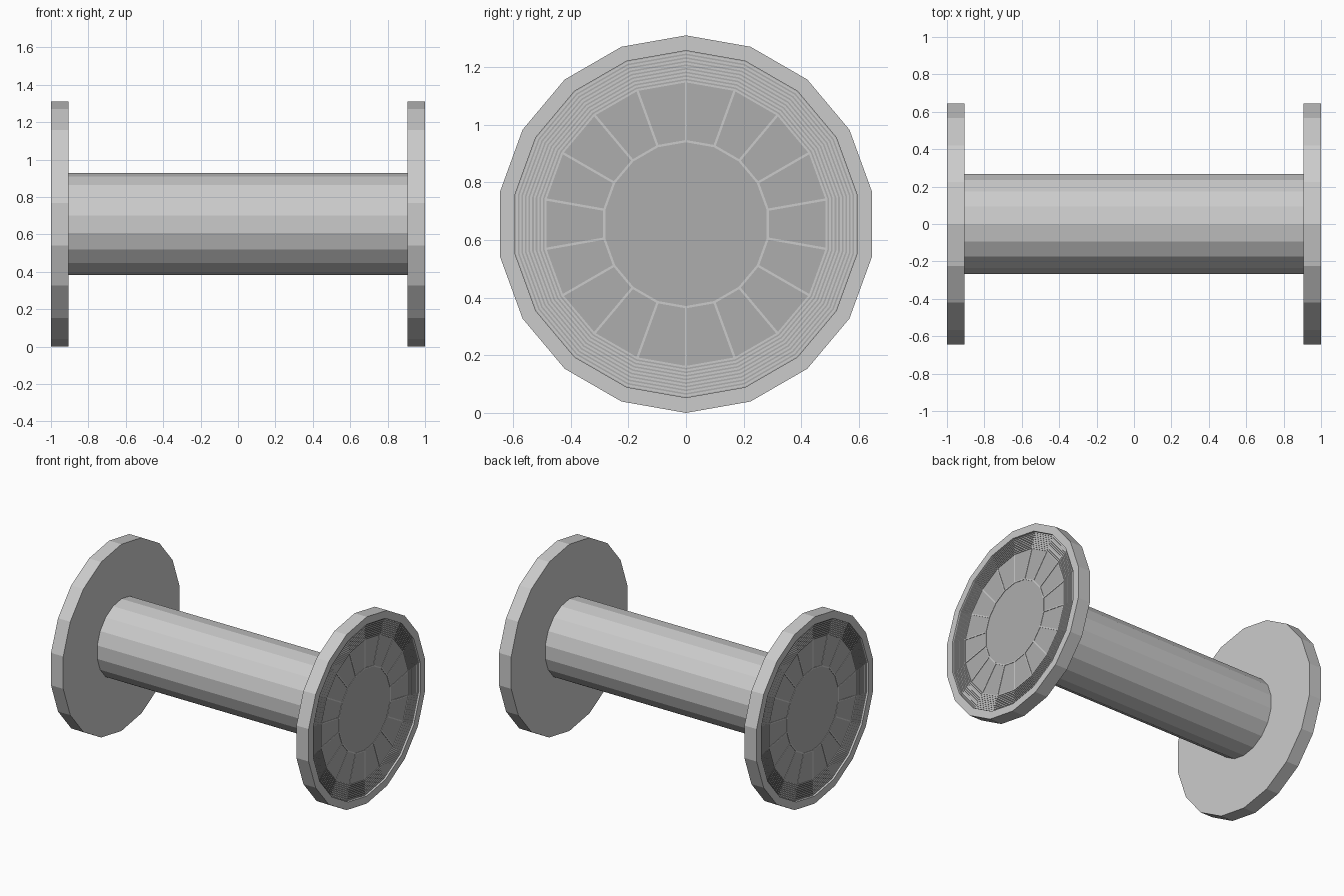
import bpy, bmesh, math

if "Cube" in bpy.data.objects:
    bpy.data.objects.remove(bpy.data.objects["Cube"])

N = 18          # sides of every round part
CZ = 0.655      # height of the axle

dark = bpy.data.materials.new("dark_grey")
dark.diffuse_color = (0.42, 0.42, 0.42, 1)
dark.use_nodes = True
dark.node_tree.nodes["Principled BSDF"].inputs["Base Color"].default_value = dark.diffuse_color


def finish(name, bm, mat=None, mirror=True):
    bmesh.ops.recalc_face_normals(bm, faces=bm.faces)
    me = bpy.data.meshes.new(name)
    bm.to_mesh(me)
    bm.free()
    ob = bpy.data.objects.new(name, me)
    bpy.context.collection.objects.link(ob)
    ob.location.z = CZ
    if mat:
        me.materials.append(mat)
    if mirror:
        m = ob.modifiers.new("mirror", 'MIRROR')
        m.use_clip = False
        m.use_mirror_merge = False
    return ob


def lathe(bm, profile):
    """Revolve a closed (x, radius) profile around the x axle."""
    rings = []
    for i in range(N):
        a = 2 * math.pi * i / N
        rings.append([bm.verts.new((x, r * math.sin(a), r * math.cos(a)))
                      for x, r in profile])
    k = len(profile)
    for i in range(N):
        p, q = rings[i], rings[(i + 1) % N]
        for j in range(k):
            n = (j + 1) % k
            bm.faces.new((p[j], p[n], q[n], q[j]))


def disc(bm, x, r):
    bm.faces.new([bm.verts.new((x, r * math.sin(2 * math.pi * i / N),
                                r * math.cos(2 * math.pi * i / N)))
                  for i in range(N)])


def band(bm, x0, x1, r0, r1):
    lathe(bm, [(x0, r0), (x0, r1), (x1, r1), (x1, r0)])


# core barrel
bm = bmesh.new()
band(bm, -0.905, 0.905, 0.255, 0.272)
finish("barrel", bm, mirror=False)

# flange rim and inner plate
bm = bmesh.new()
band(bm, 0.905, 1.0, 0.602, 0.655)
finish("flange_rim", bm)
bm = bmesh.new()
disc(bm, 0.905, 0.655)
finish("flange_inner_face", bm)

# dark recessed end plate
bm = bmesh.new()
disc(bm, 0.983, 0.602)
bmesh.ops.recalc_face_normals(bm, faces=bm.faces)
finish("end_plate", bm, dark)

# fine concentric ridges inside the rim
bm = bmesh.new()
for i in range(9):
    r = 0.492 + i * 0.0125
    band(bm, 0.98, 0.988, r, r + 0.007)
finish("ridges", bm)

# thin ring around the hub
bm = bmesh.new()
band(bm, 0.98, 0.986, 0.284, 0.292)
finish("hub_ring", bm)

# radial spokes between the panels
bm = bmesh.new()
for i in range(N):
    a = 2 * math.pi * i / N
    c, s = math.cos(a), math.sin(a)
    loops = []
    for x in (0.98, 0.986):
        loops.append([bm.verts.new((x, r * s + w * c, r * c - w * s))
                      for r, w in ((0.288, -0.004), (0.494, -0.004),
                                   (0.494, 0.004), (0.288, 0.004))])
    b, t = loops
    bm.faces.new(t)
    bm.faces.new(b[::-1])
    for j in range(4):
        n = (j + 1) % 4
        bm.faces.new((b[j], b[n], t[n], t[j]))
finish("spokes", bm)
